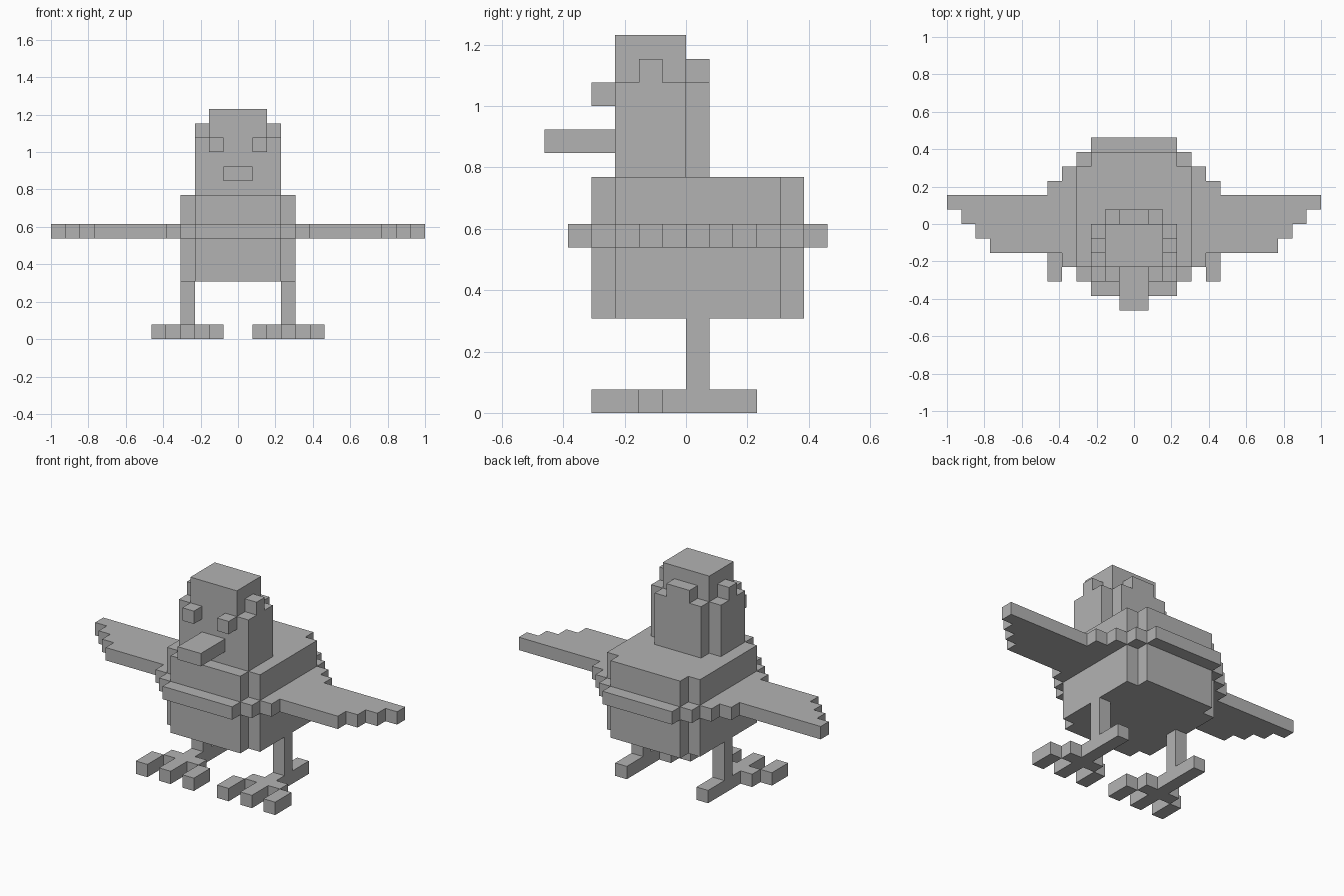
import bpy
import bmesh

U = 1 / 13  # one voxel

default = bpy.data.objects.get("Cube")
if default:
    bpy.data.objects.remove(default, do_unlink=True)

grey = bpy.data.materials.new("plain grey")
grey.use_nodes = True
colour = (0.45, 0.45, 0.45, 1)
grey.diffuse_color = colour
grey.node_tree.nodes["Principled BSDF"].inputs["Base Color"].default_value = colour


def prism(name, outline, z0, z1):
    """Extrude an outline given in voxels from z0 up to z1."""
    bm = bmesh.new()
    base = bm.faces.new([bm.verts.new((x * U, y * U, z0 * U)) for x, y in outline])
    top = bmesh.ops.extrude_face_region(bm, geom=[base])["geom"]
    verts = [g for g in top if isinstance(g, bmesh.types.BMVert)]
    bmesh.ops.translate(bm, verts=verts, vec=(0, 0, (z1 - z0) * U))
    bmesh.ops.recalc_face_normals(bm, faces=bm.faces)
    mesh = bpy.data.meshes.new(name)
    bm.to_mesh(mesh)
    bm.free()
    mesh.materials.append(grey)
    obj = bpy.data.objects.new(name, mesh)
    bpy.context.collection.objects.link(obj)
    return obj


def box(name, x0, x1, y0, y1, z0, z1):
    return prism(name, [(x0, y0), (x1, y0), (x1, y1), (x0, y1)], z0, z1)


def stepped_slab(name, rows, y_end, z0, z1):
    """Symmetric stepped slab; rows are (start y, half width)."""
    side = []
    ends = [y for y, _ in rows[1:]] + [y_end]
    for (y, half), end in zip(rows, ends):
        side += [(half, y), (half, end)]
    return prism(name, side + [(-x, y) for x, y in reversed(side)], z0, z1)


def pair(name, x0, x1, *rest):
    box("left_" + name, x0, x1, *rest)
    box("right_" + name, -x1, -x0, *rest)


# Body with notched corners
stepped_slab("body", [(-4, 3), (-3, 4), (4, 3)], 5, 4, 10)

# Spread wings and the feather band round the body
stepped_slab("wings", [(-5, 3), (-4, 4), (-3, 5), (-2, 10), (-1, 11), (0, 12),
                       (1, 13), (2, 6), (3, 5), (4, 4), (5, 3)], 6, 7, 8)

# Head with raised side and back tufts
box("head", -2, 2, -3, 0, 10, 16)
box("head_back", -2, 2, 0, 1, 10, 14)
box("back_tuft", -1, 1, 0, 1, 14, 15)
pair("head_side", 2, 3, -3, 0, 10, 14)
pair("side_tuft", 2, 3, -2, -1, 14, 15)

# Face
box("beak", -1, 1, -6, -3, 11, 12)
pair("eye", 1, 2, -4, -3, 13, 14)

# Legs and three-toed feet
pair("leg", 3, 4, 0, 1, 1, 4)
pair("middle_toe", 3, 4, -4, 3, 0, 1)
for label, tip, joint in (("inner", 1, 2), ("outer", 5, 4)):
    pair(label + "_toe", tip, tip + 1, -4, -2, 0, 1)
    pair(label + "_toe_joint", joint, joint + 1, -2, -1, 0, 1)
